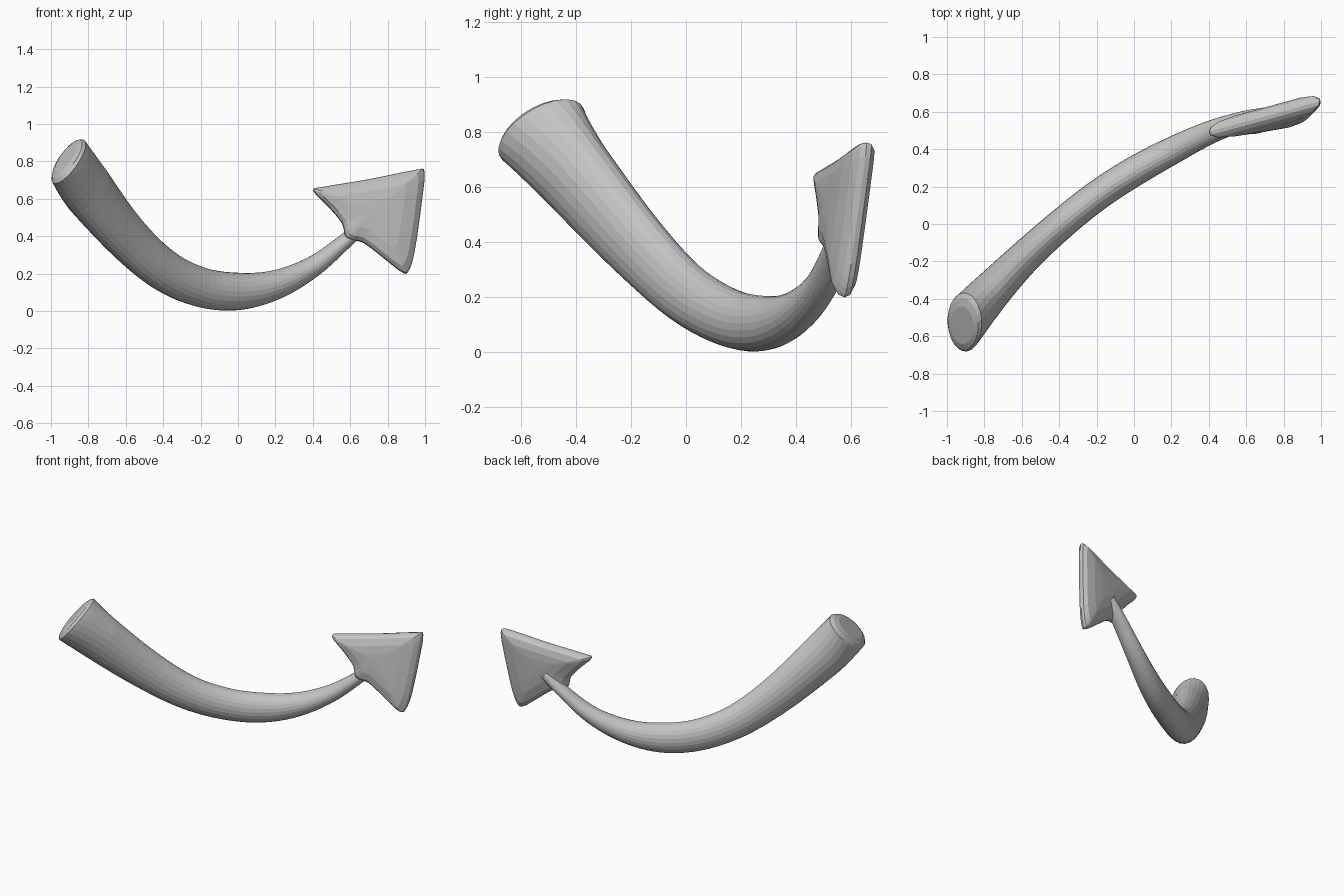
import bpy
import bmesh
from math import cos, sin, tau
from mathutils import Vector

cube = bpy.data.objects.get("Cube")
if cube:
    bpy.data.objects.remove(cube, do_unlink=True)

grey = bpy.data.materials.new("plain grey")
grey.use_nodes = True
grey.diffuse_color = (0.55, 0.55, 0.55, 1)
grey.node_tree.nodes["Principled BSDF"].inputs["Base Color"].default_value = (0.55, 0.55, 0.55, 1)


def finish(bm, name):
    bmesh.ops.recalc_face_normals(bm, faces=bm.faces)
    mesh = bpy.data.meshes.new(name)
    bm.to_mesh(mesh)
    bm.free()
    mesh.materials.append(grey)
    obj = bpy.data.objects.new(name, mesh)
    bpy.context.collection.objects.link(obj)


def bridge(bm, a, b):
    for i in range(len(a)):
        j = (i + 1) % len(a)
        bm.faces.new((a[i], a[j], b[j], b[i]))


def spline(rows, steps, closed=False):
    """Catmull-Rom through rows of numbers."""
    rows = [Vector(r) for r in rows]
    n = len(rows)
    pick = (lambda i: rows[i % n]) if closed else (lambda i: rows[max(0, min(n - 1, i))])
    out = []
    for i in range(n if closed else n - 1):
        a, b, c, d = (pick(i + k) for k in (-1, 0, 1, 2))
        for s in range(steps):
            t = s / steps
            out.append(0.5 * (2 * b + (c - a) * t + (2 * a - 5 * b + 4 * c - d) * t * t
                              + (3 * b - a - 3 * c + d) * t ** 3))
    if not closed:
        out.append(rows[-1])
    return out


# Tail: x, y, z, half width, half height along the sweep
SIDES = 24
tail_rows = [
    (-0.905, -0.525, 0.80, 0.14, 0.165),
    (-0.80, -0.40, 0.645, 0.112, 0.156),
    (-0.60, -0.192, 0.402, 0.09, 0.132),
    (-0.40, -0.01, 0.222, 0.083, 0.115),
    (-0.20, 0.15, 0.128, 0.081, 0.107),
    (0.00, 0.28, 0.105, 0.08, 0.1),
    (0.20, 0.39, 0.14, 0.074, 0.079),
    (0.40, 0.487, 0.237, 0.062, 0.056),
    (0.58, 0.55, 0.38, 0.052, 0.04),
    (0.70, 0.58, 0.49, 0.043, 0.038),
]
path = spline(tail_rows, 5)
bm = bmesh.new()
rings = []


def add_ring(centre, side, up):
    rings.append([bm.verts.new(centre + side * cos(tau * k / SIDES) + up * sin(tau * k / SIDES))
                  for k in range(SIDES)])


for i, p in enumerate(path):
    tangent = (path[min(i + 1, len(path) - 1)].to_3d() - path[max(i - 1, 0)].to_3d()).normalized()
    side = tangent.cross(Vector((0, 0, 1))).normalized()
    up = side.cross(tangent)
    # The open end flares towards a slightly skewed, rounded cap
    skew = max(0, 1 - i / 5)
    side = side.lerp(Vector((0.4, -0.92, 0)), skew)
    if i == 0:
        for out, scale in ((0.03, 0.65), (0.018, 0.88)):
            add_ring(p.to_3d() - tangent * out, side * p[3] * scale, up * p[4] * scale)
    add_ring(p.to_3d(), side * p[3], up * p[4])
for a, b in zip(rings, rings[1:]):
    bridge(bm, a, b)
bm.faces.new(rings[0])
bm.faces.new(rings[-1])
finish(bm, "tail")

# Arrowhead: outline in x and z, on a tilted plane, swelling towards the middle
outline = [(0.40, 0.645), (0.46, 0.665), (0.70, 0.705), (0.95, 0.755), (0.997, 0.745),
           (0.985, 0.60), (0.945, 0.32), (0.91, 0.21), (0.875, 0.208), (0.80, 0.265),
           (0.67, 0.365), (0.58, 0.39), (0.555, 0.47), (0.48, 0.56)]
edge = spline(outline, 3, closed=True)
middle = Vector((0.74, 0.55))
bm = bmesh.new()


def head_vert(p, offset):
    y = 0.492 + 0.255 * (p.x - 0.4) + 0.1 * (p.y - 0.64)
    return bm.verts.new((p.x, y + offset, p.y))


rim = [head_vert(p, 0) for p in edge]
for sign in (-1, 1):
    last = rim
    for scale, half in ((0.975, 0.02), (0.87, 0.04), (0.6, 0.055), (0.3, 0.06)):
        ring = [head_vert(middle.lerp(p, scale), sign * half) for p in edge]
        bridge(bm, last, ring)
        last = ring
    tip = head_vert(middle, sign * 0.061)
    for i in range(len(last)):
        bm.faces.new((last[i], last[(i + 1) % len(last)], tip))
finish(bm, "arrowhead")
